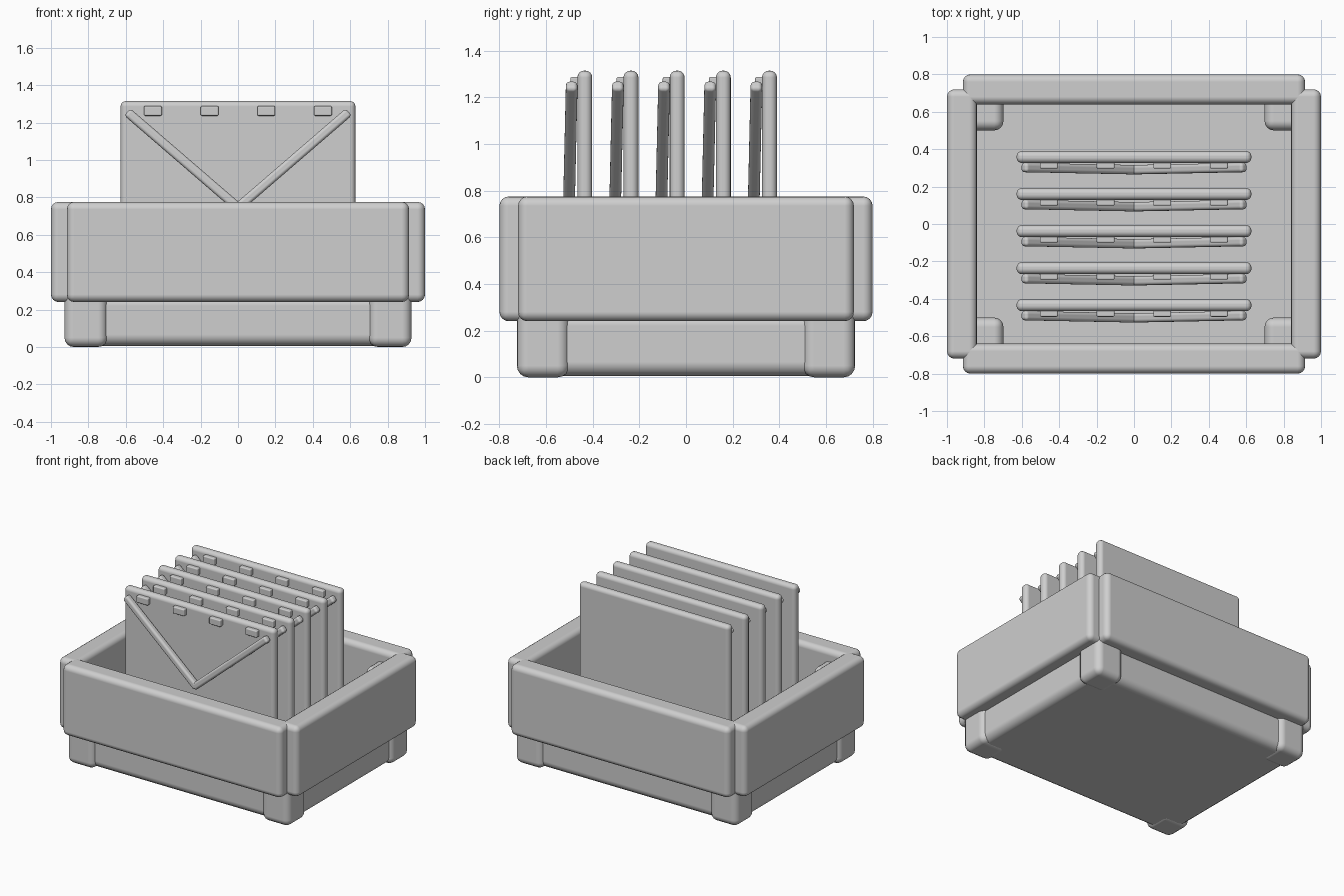
import bpy
import bmesh
from mathutils import Vector, Matrix

default = bpy.data.objects.get("Cube")
if default:
    bpy.data.objects.remove(default, do_unlink=True)

GREY = (0.62, 0.62, 0.62, 1)
mat = bpy.data.materials.new("plain grey")
mat.use_nodes = True
mat.diffuse_color = GREY
shader = mat.node_tree.nodes["Principled BSDF"]
shader.inputs["Base Color"].default_value = GREY
shader.inputs["Roughness"].default_value = 0.7


def rounded_box(name, center, size, radius, rotation=None):
    """Box with rounded edges, smooth shaded, optionally rotated."""
    mesh = bpy.data.meshes.new(name)
    bm = bmesh.new()
    bmesh.ops.create_cube(bm, size=1, matrix=Matrix.Diagonal((*size, 1)))
    bm.to_mesh(mesh)
    bm.free()
    mesh.materials.append(mat)
    for face in mesh.polygons:
        face.use_smooth = True
    obj = bpy.data.objects.new(name, mesh)
    bpy.context.collection.objects.link(obj)
    turn = rotation.to_4x4() if rotation else Matrix.Identity(4)
    obj.matrix_world = Matrix.Translation(center) @ turn
    bevel = obj.modifiers.new("rounded edges", "BEVEL")
    bevel.width = radius
    bevel.segments = 4
    bevel.harden_normals = True
    return obj


def bar(name, start, end, thickness):
    """Square rounded bar between two points."""
    start, end = Vector(start), Vector(end)
    along = (end - start).normalized()
    across = along.cross(Vector((0, 1, 0))).normalized()
    depth = across.cross(along)
    turn = Matrix((along, depth, across)).transposed()
    size = ((end - start).length, thickness, thickness)
    rounded_box(name, (start + end) / 2, size, thickness * 0.35, turn)


FLOOR = 0.28

# Tray floor
rounded_box("floor_slab", (0, 0, FLOOR / 2 + 0.003), (1.81, 1.4, FLOOR - 0.006), 0.06)

# Tray walls
for side, label in ((-1, "front"), (1, "back")):
    rounded_box(label + "_wall", (0, side * 0.72, 0.508), (1.83, 0.16, 0.535), 0.04)
for side, label in ((-1, "right"), (1, "left")):
    rounded_box(label + "_wall", (side * 0.92, 0, 0.508), (0.16, 1.44, 0.535), 0.04)

# Corner posts, which double as feet
for sx, x_label in ((-1, "right"), (1, "left")):
    for sy, y_label in ((-1, "front"), (1, "back")):
        rounded_box(f"{y_label}_{x_label}_post", (sx * 0.813, sy * 0.613, 0.345),
                    (0.23, 0.225, 0.69), 0.05)

# Row of upright cards, each with a V of two bars and four tabs
CARD_TOP = 1.315
for i in range(5):
    y = -0.434 + i * 0.198
    height = CARD_TOP - FLOOR + 0.02
    rounded_box(f"card_{i + 1}", (0, y, CARD_TOP - height / 2),
                (1.256, 0.064, height), 0.029)
    for side, label in ((-1, "right"), (1, "left")):
        bar(f"card_{i + 1}_{label}_bar", (side * 0.592, y - 0.056, 1.256),
            (-side * 0.012, y - 0.068, 0.735), 0.05)
    for k in range(4):
        rounded_box(f"card_{i + 1}_tab_{k + 1}", (-0.455 + k * 0.303, y - 0.042, 1.262),
                    (0.096, 0.04, 0.052), 0.008)
